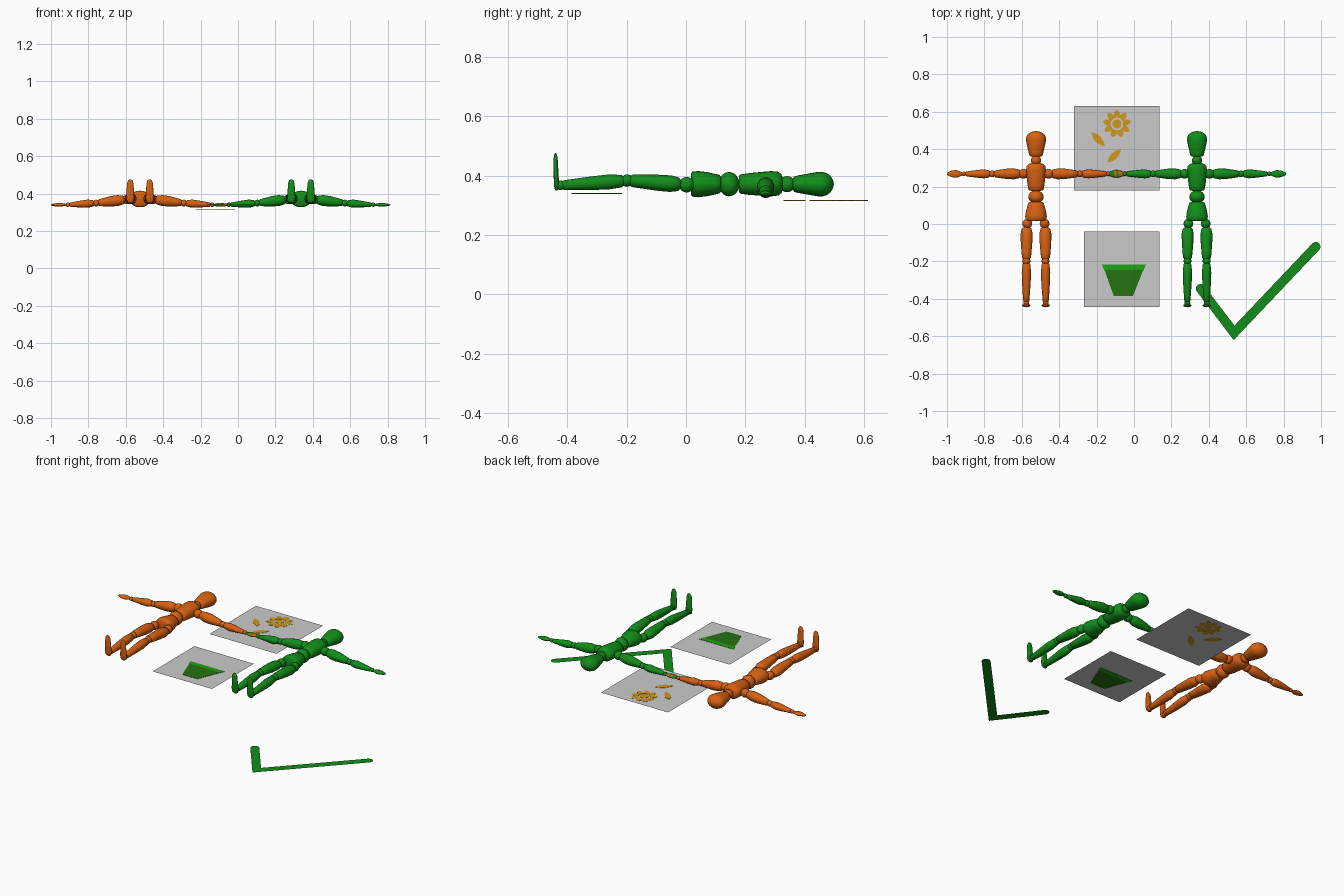
import bpy, bmesh, math
from mathutils import Vector

if "Cube" in bpy.data.objects:
    bpy.data.objects.remove(bpy.data.objects["Cube"])


def material(name, color):
    m = bpy.data.materials.new(name)
    m.diffuse_color = (*color, 1)
    m.use_nodes = True
    m.node_tree.nodes["Principled BSDF"].inputs["Base Color"].default_value = m.diffuse_color
    return m


ORANGE = material("orange", (0.68, 0.12, 0.006))
GREEN = material("green", (0.006, 0.27, 0.010))
GREY = material("panel grey", (0.60, 0.60, 0.60))
POT = material("pot green", (0.018, 0.17, 0.005))
RIM = material("rim green", (0.016, 0.36, 0.008))
YELLOW = material("flower yellow", (0.64, 0.32, 0.015))
SEG = 24


def finish(name, bm, mat, smooth=True):
    bmesh.ops.recalc_face_normals(bm, faces=bm.faces)
    me = bpy.data.meshes.new(name)
    bm.to_mesh(me)
    bm.free()
    me.materials.append(mat)
    for p in me.polygons:
        p.use_smooth = smooth
    ob = bpy.data.objects.new(name, me)
    bpy.context.collection.objects.link(ob)
    if smooth:
        me.set_sharp_from_angle(angle=math.radians(50))
    return ob


def turned(name, a, b, profile, mat, flat=1.0, up=(0, 0, 1)):
    """Turned part from a to b; profile holds (fraction, radius), flat squashes it along up."""
    a, b = Vector(a), Vector(b)
    d = (b - a).normalized()
    side = d.cross(Vector(up)).normalized()
    thick = side.cross(d)
    bm = bmesh.new()
    rings = []
    for t, r in profile:
        c = a.lerp(b, t)
        rings.append([bm.verts.new(c + side * (r * math.cos(2 * math.pi * i / SEG))
                                   + thick * (r * flat * math.sin(2 * math.pi * i / SEG)))
                      for i in range(SEG)])
    for p, q in zip(rings, rings[1:]):
        for i in range(SEG):
            j = (i + 1) % SEG
            bm.faces.new((p[i], p[j], q[j], q[i]))
    bm.faces.new(rings[0])
    bm.faces.new(rings[-1])
    return finish(name, bm, mat)


def ball(name, c, r, mat, scale=(1, 1, 1)):
    bm = bmesh.new()
    bmesh.ops.create_uvsphere(bm, u_segments=SEG, v_segments=12, radius=r)
    for v in bm.verts:
        v.co = Vector(c) + Vector(v.co[i] * scale[i] for i in range(3))
    return finish(name, bm, mat)


HEAD = [(0, .026), (.03, .034), (.15, .039), (.4, .047), (.6, .053), (.72, .0535),
        (.83, .048), (.92, .036), (.98, .018), (1, .003)]
CHEST = [(0, .034), (.03, .040), (.2, .045), (.5, .050), (.75, .053), (.9, .050),
         (.97, .040), (1, .026)]
PELVIS = [(0, .046), (.05, .055), (.25, .058), (.5, .054), (.8, .046), (.96, .041), (1, .034)]
THIGH = [(0, .016), (.04, .026), (.2, .032), (.45, .031), (.75, .027), (.95, .024), (1, .016)]
SHIN = [(0, .014), (.04, .021), (.25, .025), (.5, .023), (.8, .019), (.97, .016), (1, .010)]
UPPER = [(0, .014), (.05, .023), (.25, .029), (.5, .028), (.8, .022), (.96, .018), (1, .011)]
FORE = [(0, .012), (.05, .019), (.25, .024), (.5, .021), (.8, .016), (.97, .013), (1, .008)]
HAND = [(0, .008), (.12, .013), (.35, .020), (.6, .019), (.85, .012), (.96, .007), (1, .002)]
FOOT = [(0, .008), (.05, .018), (.2, .022), (.5, .020), (.85, .017), (.96, .011), (1, .003)]


def figure(tag, cx, mat):
    n = lambda part: f"{tag}_{part}"
    Z = .371
    # head and torso
    turned(n("head"), (cx, .36, Z), (cx, .497, Z), HEAD, mat, .77)
    ball(n("neck"), (cx, .34, Z), .027, mat)
    turned(n("chest"), (cx, .178, Z), (cx, .325, Z + .002), CHEST, mat, .80)
    ball(n("waist"), (cx, .145, Z), .041, mat, (1, .85, 1))
    turned(n("pelvis"), (cx, .016, Z), (cx, .117, Z), PELVIS, mat, .76)
    for s, word in ((-1, "left"), (1, "right")):
        # arm, sloping gently down to the hand
        p = lambda x, z: (cx + s * x, .268, z)
        ball(n(word + "_shoulder"), p(.067, .369), .026, mat)
        turned(n(word + "_upper_arm"), p(.082, .367), p(.224, .350), UPPER, mat)
        ball(n(word + "_elbow"), p(.234, .349), .018, mat)
        turned(n(word + "_forearm"), p(.245, .348), p(.376, .340), FORE, mat, .9)
        ball(n(word + "_wrist"), p(.386, .340), .012, mat)
        turned(n(word + "_hand"), p(.394, .340), p(.477, .339), HAND, mat, .5)
        # leg with upright foot
        q = lambda x, y, z: (cx + s * x, y, z)
        ball(n(word + "_hip"), q(.046, .002, .369), .026, mat)
        turned(n(word + "_thigh"), q(.050, -.018, .370), q(.051, -.190, .383), THIGH, mat, .87)
        ball(n(word + "_knee"), q(.051, -.198, .383), .021, mat)
        turned(n(word + "_shin"), q(.051, -.208, .382), q(.052, -.418, .367), SHIN, mat)
        ball(n(word + "_ankle"), q(.052, -.422, .367), .016, mat)
        turned(n(word + "_foot"), q(.052, -.435, .350), q(.052, -.439, .476), FOOT, mat, .40, (0, 1, 0))


def sheet(name, polys, z, mat, thick=0.0):
    """Flat shape of 2D polygons at height z, optionally a thin plate centred there."""
    bm = bmesh.new()
    for poly in polys:
        bm.faces.new([bm.verts.new((x, y, z)) for x, y in poly])
    bmesh.ops.remove_doubles(bm, verts=bm.verts, dist=1e-5)
    for f in bm.faces:
        if f.normal.z < 0:
            f.normal_flip()
    ob = finish(name, bm, mat, False)
    if thick:
        mod = ob.modifiers.new("plate", 'SOLIDIFY')
        mod.thickness, mod.offset = thick, 0
    return ob


def rect(x0, x1, y0, y1):
    return [(x0, y0), (x1, y0), (x1, y1), (x0, y1)]


def polar(c, r, a):
    return (c[0] + r * math.cos(a), c[1] + r * math.sin(a))


figure("orange", -.524, ORANGE)
figure("green", .337, GREEN)

# panels
ZF, ZP, T = .316, .339, .003
sheet("flower_panel", [rect(-.32, .135, .18, .632)], ZF, GREY)
sheet("pot_panel", [rect(-.268, .135, -.445, -.04)], ZP, GREY)

# flower: ring of petals around a small centre
C, N = (-.091, .535), 9
petals = []
for k in range(N):
    a, h = math.pi / 2 + 2 * math.pi * k / N, math.pi / N
    petals.append([polar(C, .034, a - h), polar(C, .050, a - h), polar(C, .066, a - h * .55),
                   polar(C, .077, a), polar(C, .066, a + h * .55), polar(C, .050, a + h),
                   polar(C, .034, a + h), polar(C, .034, a)])
sheet("petals", petals, ZF, YELLOW, T)
sheet("flower_centre", [[polar(C, .024, math.pi * k / 8) for k in range(16)]], ZF, YELLOW, T)


# fallen leaves
def leaf(name, a, b, width):
    a, b = Vector(a), Vector(b)
    d = b - a
    w = Vector((-d.y, d.x)).normalized() * width
    outline = [(0, 0), (.2, .7), (.45, 1), (.75, .7), (1, 0), (.75, -.7), (.45, -1), (.2, -.7)]
    sheet(name, [[tuple(a + d * t + w * k) for t, k in outline]], ZF, YELLOW, T)


leaf("leaf_upper", (-.228, .49), (-.155, .415), .019)
leaf("leaf_lower", (-.142, .328), (-.068, .402), .019)

# flower pot
sheet("pot_body", [[(-.108, -.385), (-.006, -.385), (.050, -.246), (-.158, -.246)]], ZP, POT, T)
sheet("pot_rim", [[(-.160, -.246), (.052, -.246), (.064, -.216), (-.172, -.216)]], ZP, RIM, T)

# tick mark lying on the ground: two strokes with rounded ends and a mitred corner
tip0, bend, tip1 = Vector((.356, -.346)), Vector((.535, -.582)), Vector((.972, -.121))
W = .025
u, v = (tip0 - bend).normalized(), (tip1 - bend).normalized()
mitre = (u + v).normalized() * (W / math.sin(u.angle(v) / 2))
inner, outer = bend + mitre, bend - mitre


def stroke(tip, d, left):
    a0 = math.atan2(d.y, d.x)
    arc = [polar(tip, W, a0 - math.pi / 2 + math.pi * k / 8) for k in range(9)]
    ends = [tuple(inner), tuple(outer)]
    return arc + (ends if left else ends[::-1])


sheet("tick_mark", [stroke(tip0, u, False), stroke(tip1, v, True)], 0, GREEN)
